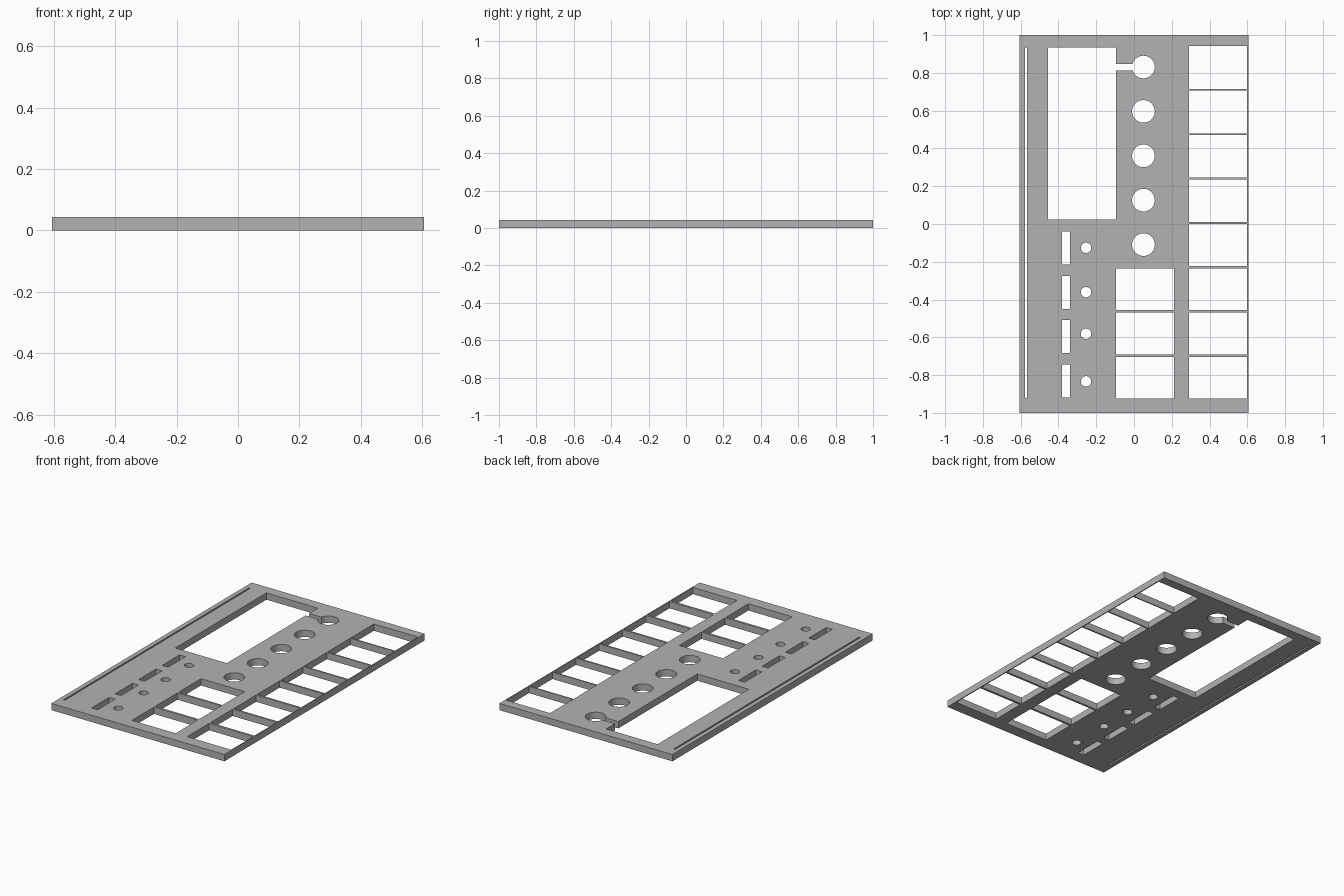
import bpy, bmesh, math
from mathutils import Matrix

cube = bpy.data.objects.get("Cube")
if cube:
    bpy.data.objects.remove(cube, do_unlink=True)

THICK = 0.043

grey = bpy.data.materials.new("Panel grey")
grey.use_nodes = True
colour = (0.45, 0.45, 0.45, 1)
grey.diffuse_color = colour
grey.node_tree.nodes["Principled BSDF"].inputs["Base Color"].default_value = colour


def box(bm, x0, x1, y0, y1, z0=-0.05, z1=0.1):
    centre = Matrix.Translation(((x0 + x1) / 2, (y0 + y1) / 2, (z0 + z1) / 2))
    size = Matrix.Diagonal((x1 - x0, y1 - y0, z1 - z0, 1))
    bmesh.ops.create_cube(bm, size=1, matrix=centre @ size)


def drum(bm, x, y, r, sides):
    bmesh.ops.create_cone(bm, cap_ends=True, segments=sides, radius1=r, radius2=r,
                          depth=0.15, matrix=Matrix.Translation((x, y, 0.025)))


def finish(bm, name):
    mesh = bpy.data.meshes.new(name)
    bm.to_mesh(mesh)
    bm.free()
    obj = bpy.data.objects.new(name, mesh)
    bpy.context.scene.collection.objects.link(obj)
    return obj


# Flat panel
bm = bmesh.new()
box(bm, -0.605, 0.605, -1, 1, 0, THICK)
panel = finish(bm, "panel")
panel.data.materials.append(grey)

# All separate openings
bm = bmesh.new()
box(bm, -0.577, -0.567, -0.92, 0.934)          # long thin slit
box(bm, -0.455, -0.095, 0.023, 0.934)          # large window
for i in range(8):                             # compartments with thin bars
    top, bottom = 0.942 - 0.2353 * i, 0.714 - 0.2341 * i
    box(bm, 0.291, 0.599, bottom, top)
    if i > 4:
        box(bm, -0.095, 0.211, bottom, top)
for i in range(5):                             # large round holes
    drum(bm, 0.05, 0.831 - 0.235 * i, 0.06, 48)
for i, y in enumerate((-0.126, -0.361, -0.581, -0.833)):   # slots and small holes
    box(bm, -0.381, -0.339, -0.214 - 0.235 * i, -0.041 - 0.234 * i)
    drum(bm, -0.254, y, 0.0275, 32)
openings = finish(bm, "openings_cutter")

# Notch joining the large window to the first round hole
bm = bmesh.new()
box(bm, -0.15, 0.03, 0.812, 0.846)
notch = finish(bm, "notch_cutter")

for cutter in (openings, notch):
    cutter.hide_render = True
    mod = panel.modifiers.new(cutter.name, "BOOLEAN")
    mod.operation = "DIFFERENCE"
    mod.solver = "EXACT"
    mod.object = cutter

# Bake the cuts, then drop the cutters
bpy.context.view_layer.update()
evaluated = panel.evaluated_get(bpy.context.evaluated_depsgraph_get())
baked = bpy.data.meshes.new_from_object(evaluated)
panel.modifiers.clear()
panel.data = baked
baked.name = "panel"
baked.materials.clear()
baked.materials.append(grey)
for poly in baked.polygons:
    poly.material_index = 0
for cutter in (openings, notch):
    bpy.data.objects.remove(cutter, do_unlink=True)

# Smooth hole walls, sharp rims
bpy.context.view_layer.objects.active = panel
panel.select_set(True)
bpy.ops.object.shade_smooth_by_angle(angle=math.radians(30))
